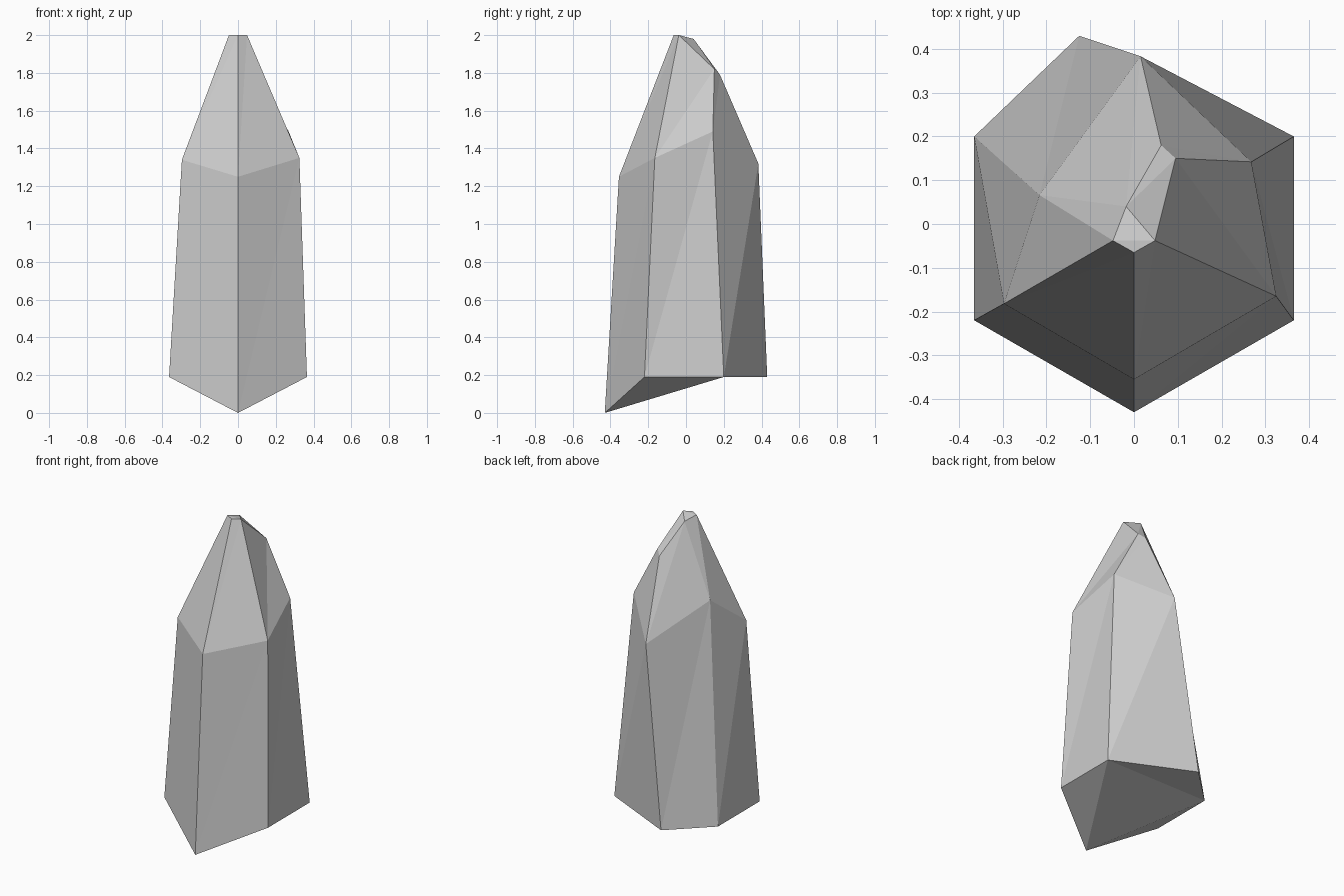
import bpy
import bmesh

if "Cube" in bpy.data.objects:
    bpy.data.objects.remove(bpy.data.objects["Cube"])

# Cross-sections of the crystal, counter-clockwise from the front corner
base = [(0, -.43, 0), (.365, -.22, .19), (.365, .2, .19),
        (-.125, .43, .19), (-.365, .2, .19), (-.365, -.22, .19)]
shoulder = [(0, -.355, 1.25), (.325, -.165, 1.35), (.268, .142, 1.49),
            (.015, .383, 1.32), (-.216, .066, 1.54), (-.297, -.182, 1.34)]
tip = [(0, -.065, 2), (.048, -.038, 2), (.095, .15, 1.82),
       (.062, .18, 1.79), (-.018, .04, 1.98), (-.048, -.038, 2)]

bm = bmesh.new()
low, mid, top = [[bm.verts.new(p) for p in ring] for ring in (base, shoulder, tip)]

# Shaft and tapered crown facets
for a, b in ((low, mid), (mid, top)):
    for i in range(6):
        j = (i + 1) % 6
        bm.faces.new((a[i], a[j], b[j]))
        bm.faces.new((a[i], b[j], b[i]))

# Slanted underside
for ids in ((0, 2, 1), (0, 4, 2), (0, 5, 4), (2, 4, 3)):
    bm.faces.new([low[i] for i in ids])

# Chipped tip: small level cap, sloping facet behind it
for ids in ((0, 1, 5), (1, 4, 5), (1, 2, 4), (2, 3, 4)):
    bm.faces.new([top[i] for i in ids])

bmesh.ops.recalc_face_normals(bm, faces=bm.faces)
mesh = bpy.data.meshes.new("crystal_shard")
bm.to_mesh(mesh)
bm.free()
bpy.context.collection.objects.link(bpy.data.objects.new("crystal_shard", mesh))
